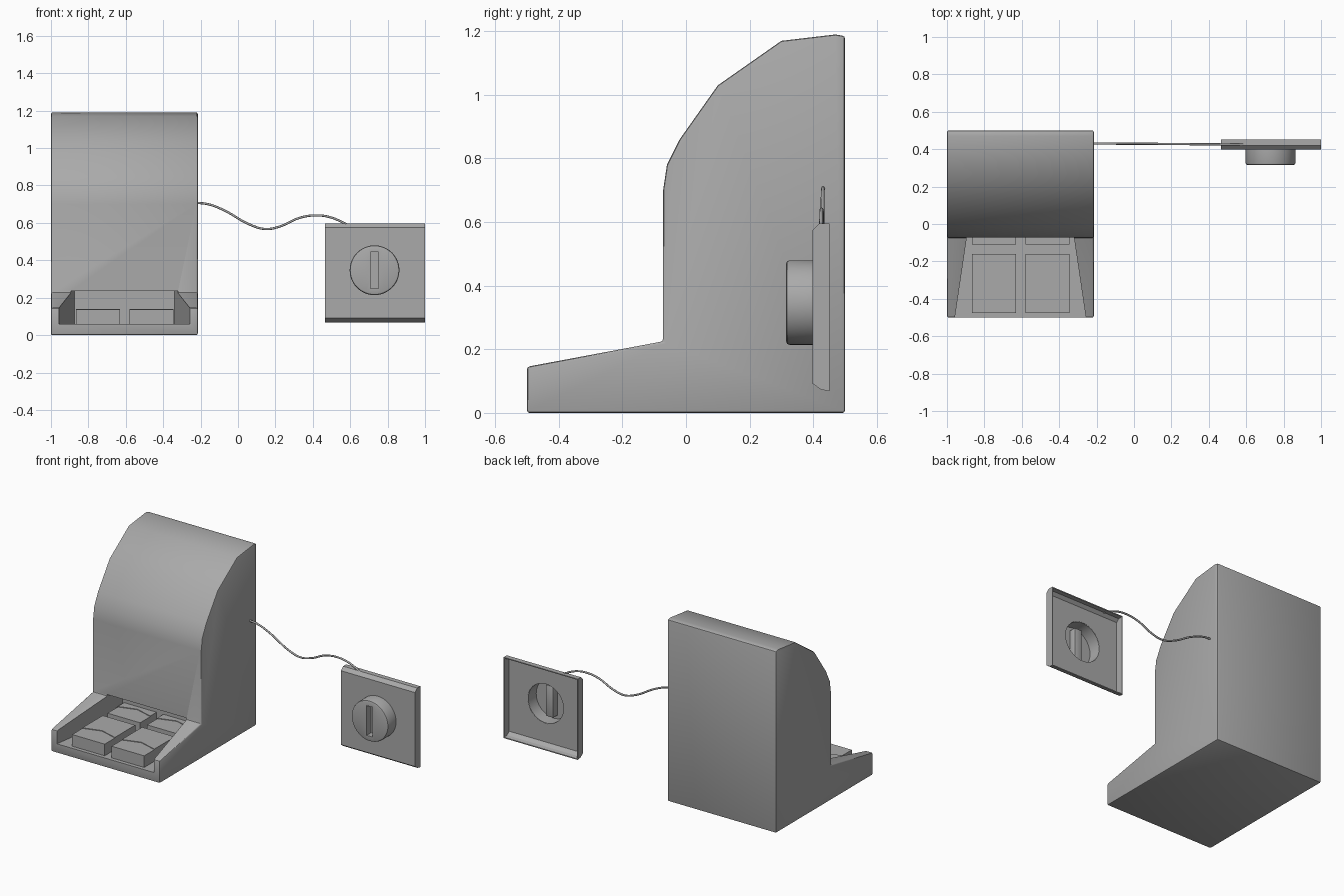
import bpy, bmesh, math
from mathutils import Vector

if "Cube" in bpy.data.objects:
    bpy.data.objects.remove(bpy.data.objects["Cube"], do_unlink=True)

grey = bpy.data.materials.new("plain_grey")
grey.use_nodes = True
COLOUR = (0.4, 0.4, 0.4, 1)
grey.diffuse_color = COLOUR
grey.node_tree.nodes["Principled BSDF"].inputs["Base Color"].default_value = COLOUR


def finish(name, bm):
    bmesh.ops.recalc_face_normals(bm, faces=bm.faces)
    mesh = bpy.data.meshes.new(name)
    bm.to_mesh(mesh)
    bm.free()
    mesh.materials.append(grey)
    obj = bpy.data.objects.new(name, mesh)
    bpy.context.collection.objects.link(obj)
    return obj


def prism(name, points, direction):
    """Extrude a closed outline along a vector."""
    bm = bmesh.new()
    face = bm.faces.new([bm.verts.new(p) for p in points])
    result = bmesh.ops.extrude_face_region(bm, geom=[face])
    verts = [g for g in result["geom"] if isinstance(g, bmesh.types.BMVert)]
    bmesh.ops.translate(bm, verts=verts, vec=Vector(direction))
    return finish(name, bm)


def side_prism(name, profile, x0, x1):
    return prism(name, [(x0, y, z) for y, z in profile], (x1 - x0, 0, 0))


def box(name, x0, x1, y0, y1, z0, z1):
    return side_prism(name, [(y0, z0), (y1, z0), (y1, z1), (y0, z1)], x0, x1)


def lathe(name, profile, centre, steps=48):
    """Spin a (radius, y) profile round an axis parallel to y."""
    bm = bmesh.new()
    verts = [bm.verts.new((r, y, 0)) for r, y in profile]
    edges = [bm.edges.new(pair) for pair in zip(verts, verts[1:])]
    bmesh.ops.spin(bm, geom=verts + edges, cent=(0, 0, 0), axis=(0, 1, 0),
                   angle=math.tau, steps=steps)
    bmesh.ops.remove_doubles(bm, verts=bm.verts, dist=1e-4)
    bmesh.ops.translate(bm, verts=bm.verts, vec=(centre[0], 0, centre[1]))
    return finish(name, bm)


def apply(obj, mod):
    with bpy.context.temp_override(object=obj, active_object=obj):
        bpy.ops.object.modifier_apply(modifier=mod.name)


def bevel(obj, width, segments=2):
    mod = obj.modifiers.new("bevel", 'BEVEL')
    mod.width, mod.segments = width, segments
    mod.limit_method, mod.angle_limit = 'ANGLE', math.radians(50)
    apply(obj, mod)


def combine(obj, other, operation):
    mod = obj.modifiers.new("boolean", 'BOOLEAN')
    mod.operation, mod.object, mod.solver = operation, other, 'EXACT'
    apply(obj, mod)
    bpy.data.objects.remove(other, do_unlink=True)


def smooth(obj, angle=36):
    bpy.ops.object.select_all(action='DESELECT')
    obj.select_set(True)
    bpy.context.view_layer.objects.active = obj
    bpy.ops.object.shade_smooth_by_angle(angle=math.radians(angle))


# Cabinet: side profile with curved hood and sloping front tray
LEFT, RIGHT = -0.215, -1.0
MID = (LEFT + RIGHT) / 2
cabinet = side_prism("cabinet", [
    (-0.5, 0), (0.5, 0), (0.5, 1.185), (0.47, 1.19), (0.3, 1.17), (0.1, 1.03),
    (-0.02, 0.86), (-0.06, 0.78), (-0.072, 0.7), (-0.072, 0.225), (-0.5, 0.145)],
    RIGHT, LEFT)
bevel(cabinet, 0.008)

# Tapered tray running back under the hood
tray = prism("tray_cutter", [
    (MID - 0.365, -0.6, 0.06), (MID + 0.365, -0.6, 0.06),
    (MID + 0.267, 0.06, 0.06), (MID - 0.267, 0.06, 0.06)], (0, 0, 0.175))
combine(cabinet, tray, 'DIFFERENCE')
smooth(cabinet)

# Four keys, each with a slightly raised pointed pad
for row, y in (("front", -0.475), ("back", -0.11)):
    length = 0.315 if row == "front" else 0.2
    for side, x in (("right", -0.865), ("left", -0.58)):
        w = 0.235
        box(f"{row}_{side}_key", x, x + w, y, y + length, 0.055, 0.136)
        prism(f"{row}_{side}_key_pad", [
            (x, y + 0.105, 0.136), (x + w / 2, y + 0.14, 0.136),
            (x + w, y + 0.105, 0.136), (x + w, y + length, 0.136),
            (x, y + length, 0.136)], (0, 0, 0.004))

# Wall plate: thin shell, chamfered top and bottom, open at the back
plate = side_prism("wall_plate", [
    (0.398, 0.092), (0.425, 0.073), (0.452, 0.068), (0.452, 0.596),
    (0.42, 0.596), (0.398, 0.575)], 0.465, 1.0)
hollow = side_prism("plate_hollow", [
    (0.404, 0.096), (0.427, 0.079), (0.47, 0.071), (0.47, 0.59),
    (0.423, 0.59), (0.404, 0.572)], 0.471, 0.994)
combine(plate, hollow, 'DIFFERENCE')
DIAL = (0.73, 0.347)
hole = lathe("hole_cutter", [(0, 0.38), (0.129, 0.38), (0.129, 0.43), (0, 0.43)], DIAL)
combine(plate, hole, 'DIFFERENCE')

# Dial: hollow cup with a pressed-in slot
dial = lathe("dial", [
    (0, 0.315), (0.122, 0.315), (0.13, 0.318), (0.133, 0.326), (0.133, 0.403),
    (0.127, 0.403), (0.127, 0.321), (0, 0.321)], DIAL)
dx, dz = DIAL
ridge = box("slot_ridge", dx - 0.027, dx + 0.027, 0.318, 0.366, dz - 0.102, dz + 0.102)
bevel(ridge, 0.004)
combine(dial, ridge, 'UNION')
slot = box("slot_cutter", dx - 0.021, dx + 0.021, 0.3, 0.361, dz - 0.097, dz + 0.097)
combine(dial, slot, 'DIFFERENCE')
smooth(dial)

# Cable from the cabinet to the plate
path = [(-0.23, 0.708), (-0.16, 0.7), (-0.08, 0.67), (0.07, 0.588), (0.15, 0.567),
        (0.23, 0.583), (0.33, 0.627), (0.42, 0.64), (0.5, 0.628), (0.585, 0.59)]
curve = bpy.data.curves.new("cable", 'CURVE')
curve.dimensions = '3D'
curve.bevel_depth = 0.006
curve.bevel_resolution = 2
curve.resolution_u = 6
curve.use_fill_caps = True
spline = curve.splines.new('BEZIER')
spline.bezier_points.add(len(path) - 1)
for i, (point, (x, z)) in enumerate(zip(spline.bezier_points, path)):
    point.co = (x, 0.431 - 0.0007 * i, z)
    point.handle_left_type = point.handle_right_type = 'AUTO'
curve.materials.append(grey)
bpy.context.collection.objects.link(bpy.data.objects.new("cable", curve))
